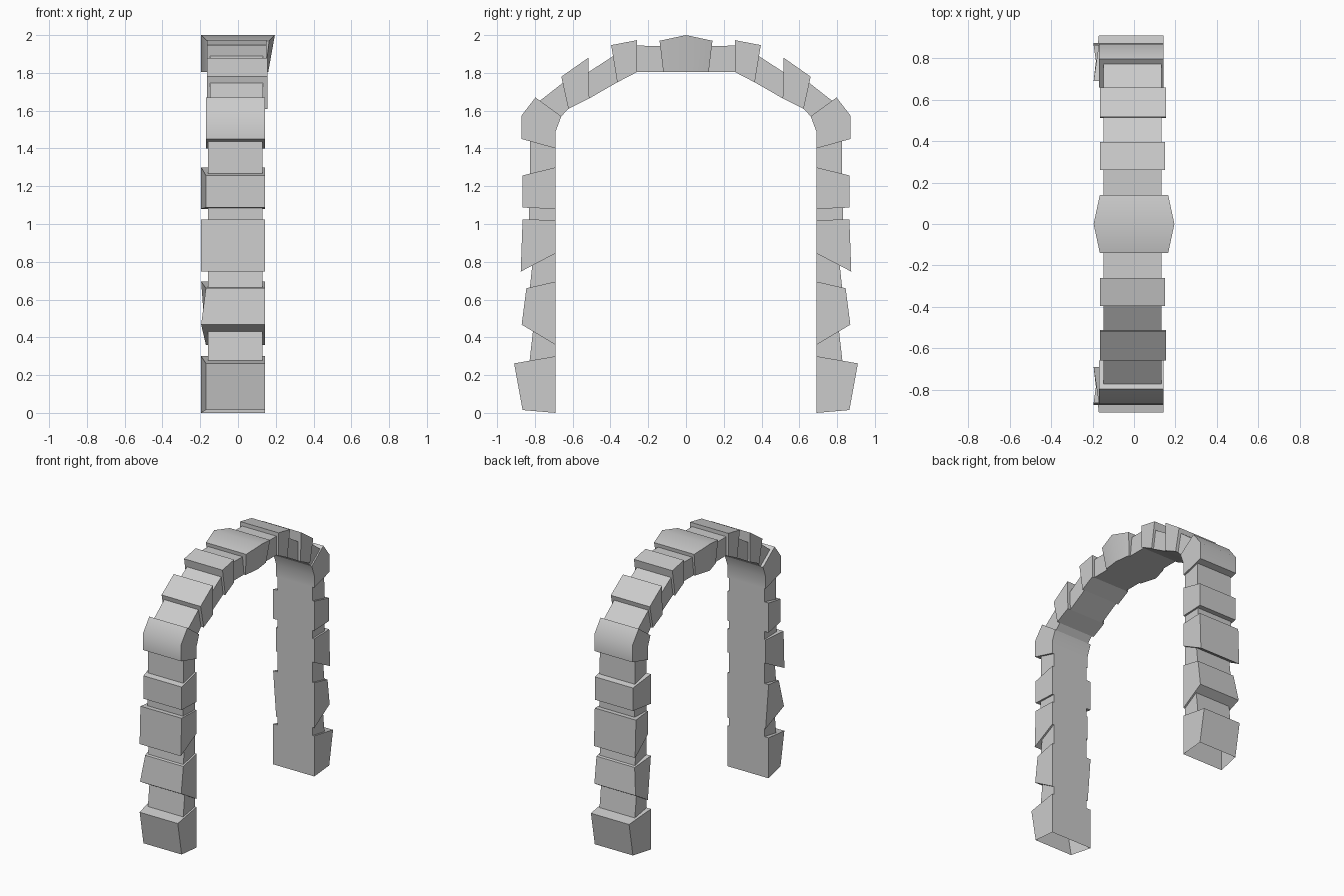
import bpy
import bmesh
import math
from mathutils import Vector

default_cube = bpy.data.objects.get("Cube")
if default_cube:
    bpy.data.objects.remove(default_cube, do_unlink=True)

# One plain stone colour
stone = bpy.data.materials.new("pale grey stone")
stone.use_nodes = True
stone.diffuse_color = (0.6, 0.6, 0.6, 1)
stone.node_tree.nodes["Principled BSDF"].inputs["Base Color"].default_value = stone.diffuse_color


def make_stone(name, profile, left, right, open_sides=(), smooth=False):
    """Extrude a (y, z) profile along x and mirror it to the other half of the arch.
    left and right hold one x value per profile point, or a single shared value."""
    count = len(profile)
    lefts = left if isinstance(left, tuple) else (left,) * count
    rights = right if isinstance(right, tuple) else (right,) * count

    bm = bmesh.new()
    near = [bm.verts.new((x, y, z)) for x, (y, z) in zip(lefts, profile)]
    far = [bm.verts.new((x, y, z)) for x, (y, z) in zip(rights, profile)]
    bm.faces.new(near)
    bm.faces.new(far[::-1])
    for i in range(count):
        j = (i + 1) % count
        if i not in open_sides:
            bm.faces.new((near[j], near[i], far[i], far[j]))
    bmesh.ops.recalc_face_normals(bm, faces=bm.faces[:])

    mesh = bpy.data.meshes.new(name)
    bm.to_mesh(mesh)
    bm.free()
    mesh.materials.append(stone)
    if smooth:
        for polygon in mesh.polygons:
            polygon.use_smooth = True
        mesh.set_sharp_from_angle(angle=math.radians(42))

    obj = bpy.data.objects.new(name, mesh)
    bpy.context.collection.objects.link(obj)
    mirror = obj.modifiers.new("other half", 'MIRROR')
    mirror.use_axis = (False, True, False)
    return obj


def recessed(edge, depth=0.14):
    """Shorten a joint from its inner end, so the filler sits behind the blocks."""
    inner, outer = Vector(edge[0]), Vector(edge[1])
    return tuple(inner), tuple(inner + (outer - inner).normalized() * depth)


def make_filler(name, lower_joint, upper_joint, left, right):
    inner_low, outer_low = recessed(lower_joint)
    inner_high, outer_high = recessed(upper_joint)
    make_stone(name, [inner_low, outer_low, outer_high, inner_high], left, right)


INNER = 0.69    # inside face of both legs
WIDE = -0.195   # x of a block corner that sticks out
SLIM = -0.17    # x of a block corner that is cut back
EDGE = 0.143    # x of the straight side

# Each joint is (inner point, outer point) in y and z
base_low = ((INNER, 0), (0.865, 0.015))
base_high = ((INNER, 0.3), (0.91, 0.262))
lower_low = ((INNER, 0.36), (0.87, 0.467))
lower_high = ((INNER, 0.695), (0.845, 0.66))
middle_low = ((INNER, 0.845), (0.875, 0.748))
middle_high = ((INNER, 1.02), (0.865, 1.025))
upper_low = ((INNER, 1.08), (0.865, 1.087))
upper_high = ((INNER, 1.3), (0.865, 1.257))
knee_low = ((INNER, 1.4), (0.87, 1.45))
knee_high = ((0.66, 1.57), (0.797, 1.67))
haunch_low = ((0.623, 1.61), (0.66, 1.78))
haunch_high = ((0.512, 1.665), (0.517, 1.88))
crown_low = ((0.364, 1.75), (0.396, 1.947))
crown_high = ((0.26, 1.804), (0.26, 1.973))
key_low = ((0.12, 1.804), (0.14, 1.97))
key_high = ((0, 1.804), (0, 2))


def block_profile(low, high):
    return [low[0], low[1], high[1], high[0]]


# Leg blocks, with the base left open underneath
make_stone("base_block", block_profile(base_low, base_high),
           (WIDE, SLIM, SLIM, WIDE), EDGE, open_sides=(0,))
make_stone("lower_leg_block", block_profile(lower_low, lower_high),
           (SLIM, WIDE, SLIM, WIDE), EDGE)
make_stone("middle_leg_block", block_profile(middle_low, middle_high),
           (SLIM, WIDE, WIDE, SLIM), EDGE)
make_stone("upper_leg_block", block_profile(upper_low, upper_high),
           (WIDE, SLIM, SLIM, WIDE), EDGE)

# Rounded block where the leg bends into the arch
knee = [knee_low[0], knee_low[1], (0.87, 1.575),
        knee_high[1], knee_high[0], (INNER, 1.49)]
make_stone("knee_block", knee, SLIM, EDGE, smooth=True)

# Arch blocks
make_stone("haunch_block", block_profile(haunch_low, haunch_high), -0.165, 0.155)
make_stone("crown_block", block_profile(crown_low, crown_high), -0.165, 0.15)

# Keystone, open on the mirror plane so both halves join
make_stone("keystone", block_profile(key_low, key_high),
           (-0.16, -0.165, WIDE, WIDE), (0.145, 0.165, -WIDE, 0.16),
           open_sides=(2,), smooth=True)

# Recessed stones between the blocks
leg_joints = [(base_high, lower_low), (lower_high, middle_low),
              (middle_high, upper_low), (upper_high, knee_low)]
for number, (lower, upper) in enumerate(leg_joints, start=1):
    make_filler(f"leg_filler_{number}", lower, upper, -0.16, 0.13)

arch_joints = [(knee_high, haunch_low), (haunch_high, crown_low), (crown_high, key_low)]
for number, (lower, upper) in enumerate(arch_joints, start=1):
    make_filler(f"arch_filler_{number}", lower, upper, -0.148, 0.133)
